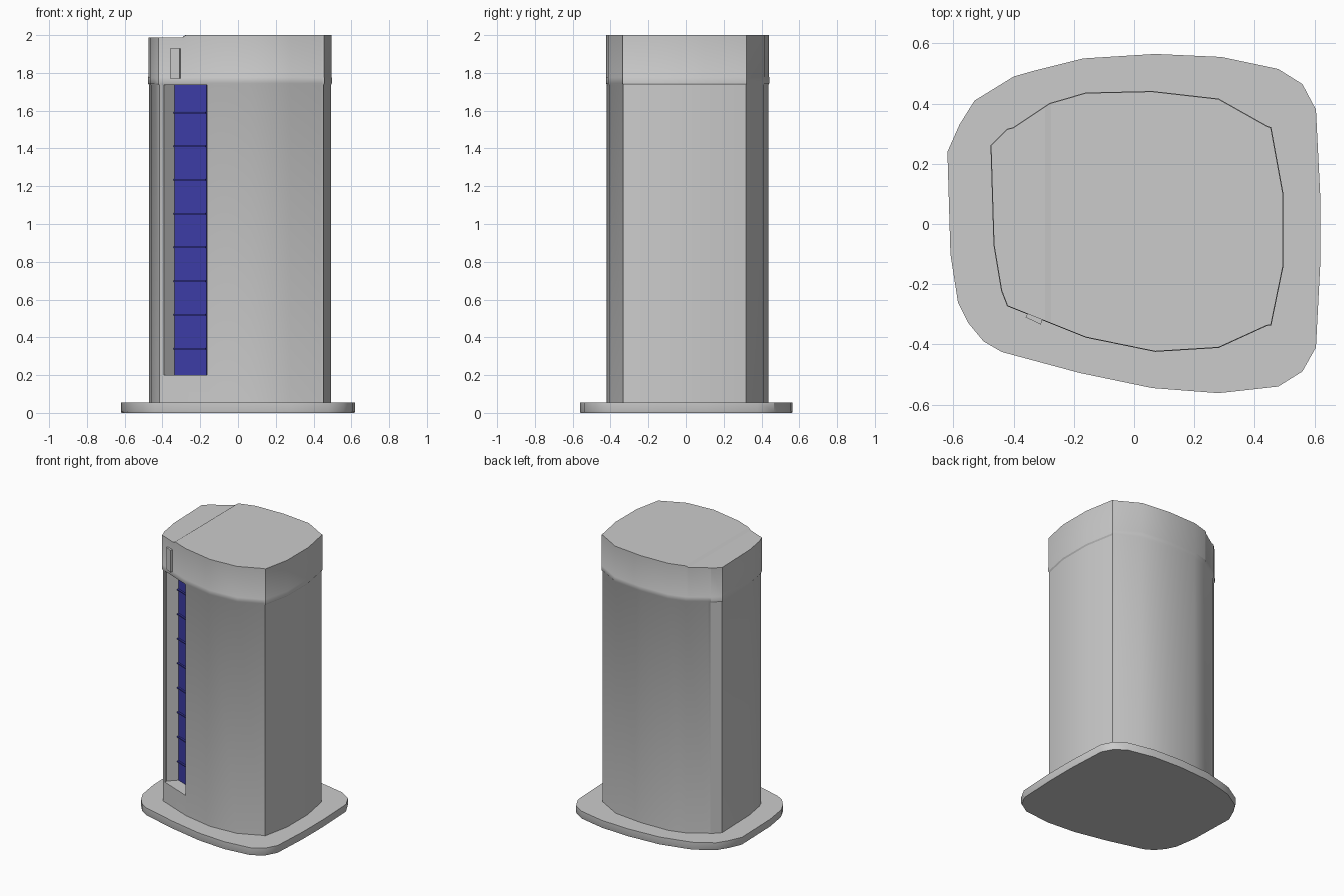
import bpy, bmesh, math
from mathutils import Vector

if "Cube" in bpy.data.objects:
    bpy.data.objects.remove(bpy.data.objects["Cube"])

BASE = [(-.62, .24), (-.58, .33), (-.53, .41), (-.40, .49), (-.33, .51), (-.17, .55), (.07, .565),
        (.29, .555), (.48, .515), (.56, .465), (.605, .38), (.619, .1), (.619, -.14), (.605, -.41),
        (.56, -.49), (.48, -.54), (.28, -.562), (.06, -.545), (-.18, -.495), (-.44, -.425),
        (-.50, -.39), (-.55, -.33), (-.585, -.26), (-.61, -.1)]
BODY = [(-.475, .26), (-.42, .315), (-.40, .32), (-.28, .40), (-.16, .435), (.06, .44), (.28, .415),
        (.44, .325), (.455, .32), (.495, .1), (.495, -.14), (.455, -.335), (.44, -.337), (.28, -.41),
        (.07, -.423), (-.16, -.376), (-.42, -.272), (-.44, -.22), (-.465, -.07)]


def loft(name, outline, levels, mat=None):
    """Stack scaled copies of an outline at (z, scale) levels into a closed solid."""
    bm = bmesh.new()
    rings = [[bm.verts.new((x * s, y * s, z)) for x, y in outline] for z, s in levels]
    n = len(outline)
    for a, b in zip(rings, rings[1:]):
        for i in range(n):
            j = (i + 1) % n
            bm.faces.new((a[i], a[j], b[j], b[i]))
    bm.faces.new(rings[0])
    bm.faces.new(rings[-1])
    bmesh.ops.recalc_face_normals(bm, faces=bm.faces)
    mesh = bpy.data.meshes.new(name)
    bm.to_mesh(mesh)
    bm.free()
    ob = bpy.data.objects.new(name, mesh)
    bpy.context.collection.objects.link(ob)
    if mat:
        mesh.materials.append(mat)
    return ob


def activate(ob):
    bpy.ops.object.select_all(action='DESELECT')
    ob.select_set(True)
    bpy.context.view_layer.objects.active = ob


def smooth(ob):
    activate(ob)
    bpy.ops.object.shade_smooth_by_angle(angle=math.radians(30))


# base plate
smooth(loft("base_plate", BASE, [(0, .995), (.008, 1), (.055, 1)]))

# kiosk body with a thin lip below the head
body = loft("kiosk_body", BODY, [(.05, .992), (1.735, .992), (1.745, 1.004), (1.775, 1.004), (1.78, 1), (2, 1)])

# slightly lower left end of the roof
bm = bmesh.new()
bm.from_mesh(body.data)
for x in (-.275, -.295):
    top = [f for f in bm.faces if f.calc_center_median().z > 1.85]
    geom = list({e for f in top for e in f.edges} | {v for f in top for v in f.verts}) + top
    bmesh.ops.bisect_plane(bm, geom=geom, plane_co=(x, 0, 0), plane_no=(1, 0, 0))
for v in bm.verts:
    if v.co.z > 1.95 and v.co.x < -.285:
        v.co.z = 1.988
bm.to_mesh(body.data)
bm.free()

# tall recess in the front
slot = [(-.393, -.26), (-.335, -.20), (-.165, -.268), (-.165, -.50), (-.393, -.50)]
cutter = loft("recess_cutter", slot, [(.2, 1), (1.737, 1)])
cutter.hide_render = True
mod = body.modifiers.new("recess", 'BOOLEAN')
mod.operation = 'DIFFERENCE'
mod.solver = 'EXACT'
mod.object = cutter
activate(body)
bpy.ops.object.modifier_apply(modifier="recess")
bpy.data.objects.remove(cutter)
smooth(body)

# blue panel and its shelf strips
blue = bpy.data.materials.new("blue")
blue.diffuse_color = (.045, .045, .38, 1)
blue.use_nodes = True
blue.node_tree.nodes["Principled BSDF"].inputs["Base Color"].default_value = blue.diffuse_color


def strip(name, depth, z0, z1):
    a, b = Vector((-.335, -.199)), Vector((-.165, -.267))
    out = Vector((-.37, -.93)) * depth
    back = Vector((.37, .93)) * .01
    loft(name, [a + back, b + back, b + out, a + out], [(z0, 1), (z1, 1)], blue)


strip("blue_panel", .004, .2, 1.737)
for i in range(8):
    z = .34 + i * .1786
    strip(f"panel_strip_{i + 1}", .016, z - .004, z + .004)

# small reader box on the head
loft("reader_box", [(-.36, -.31), (-.31, -.334), (-.295, -.29), (-.34, -.27)], [(1.77, 1), (1.93, 1)])
